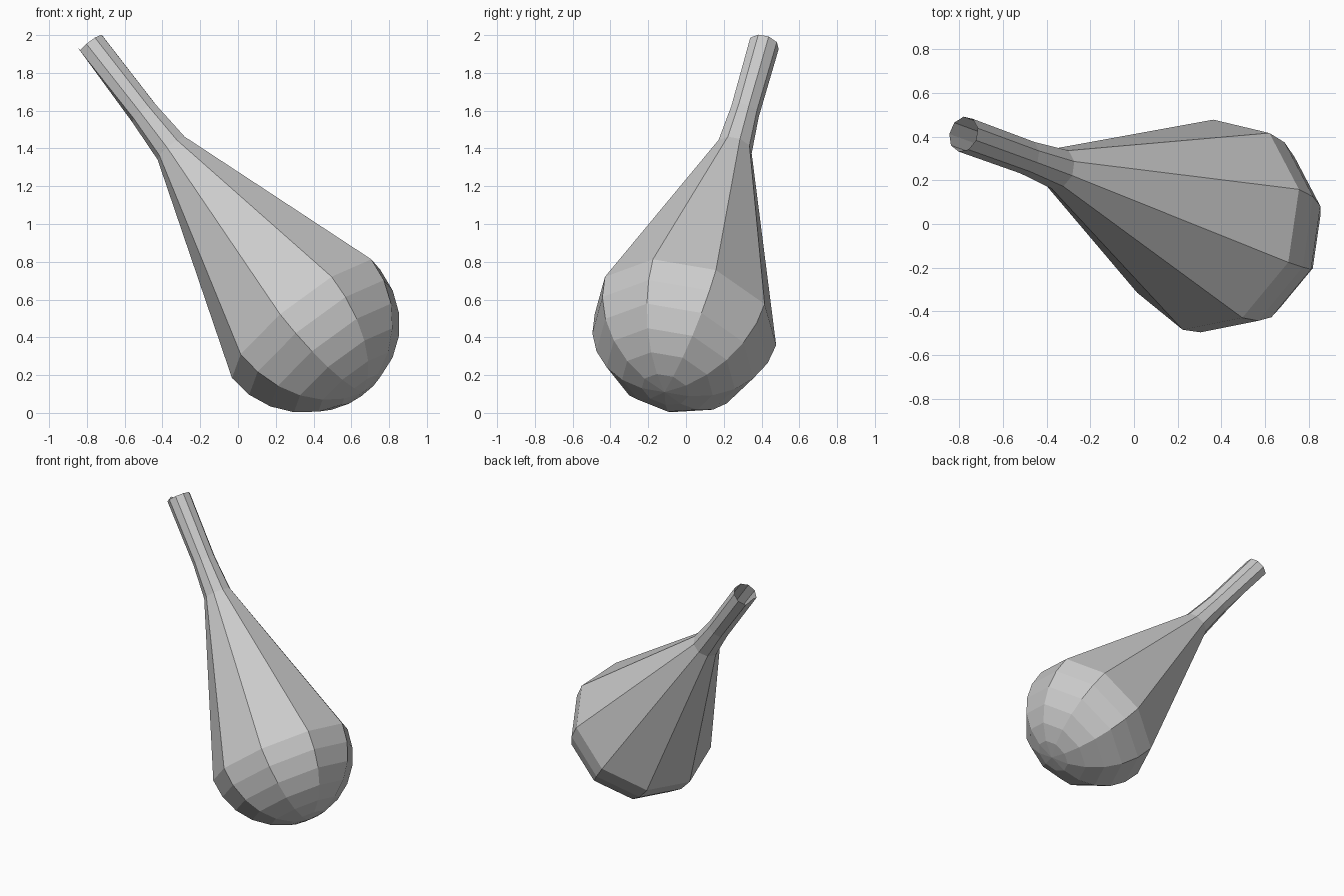
import bpy, bmesh, math
from mathutils import Vector

if "Cube" in bpy.data.objects:
    bpy.data.objects.remove(bpy.data.objects["Cube"])

SIDES = 9
C = Vector((0.361, -0.004, 0.494))               # centre of the round base
N = Vector((-0.602, 0.219, 0.768)).normalized()  # long axis
U = Vector((0.0, 0.478, -0.132))
U = (U - N * U.dot(N)).normalized()              # direction of the first corner
V = N.cross(U)
R = 0.5

# profile: (distance along axis, radius)
STEPS = 6
profile = [(-R * math.sin(math.radians(90 * i / STEPS)),
            R * math.cos(math.radians(90 * i / STEPS))) for i in range(STEPS - 1, -1, -1)]
profile += [(1.18, 0.097), (1.425, 0.08), (1.895, 0.083)]

bm = bmesh.new()
pole = bm.verts.new(C - N * R)
rings = []
for d, r in profile:
    rings.append([bm.verts.new(C + N * d + (U * math.cos(a) + V * math.sin(a)) * r)
                  for a in (2 * math.pi * k / SIDES for k in range(SIDES))])

# rounded bottom, cone and neck; the neck end stays open
for k in range(SIDES):
    j = (k + 1) % SIDES
    bm.faces.new((pole, rings[0][k], rings[0][j]))
    for lo, hi in zip(rings, rings[1:]):
        bm.faces.new((lo[k], lo[j], hi[j], hi[k]))

# slightly raised lip corner at the neck end
lip = min(rings[-1], key=lambda v: v.co.x)
lip.co += Vector((0.0, 0.0, 0.035))

bmesh.ops.recalc_face_normals(bm, faces=bm.faces)
mesh = bpy.data.meshes.new("flask_body")
bm.to_mesh(mesh)
bm.free()
bpy.context.collection.objects.link(bpy.data.objects.new("flask_body", mesh))
